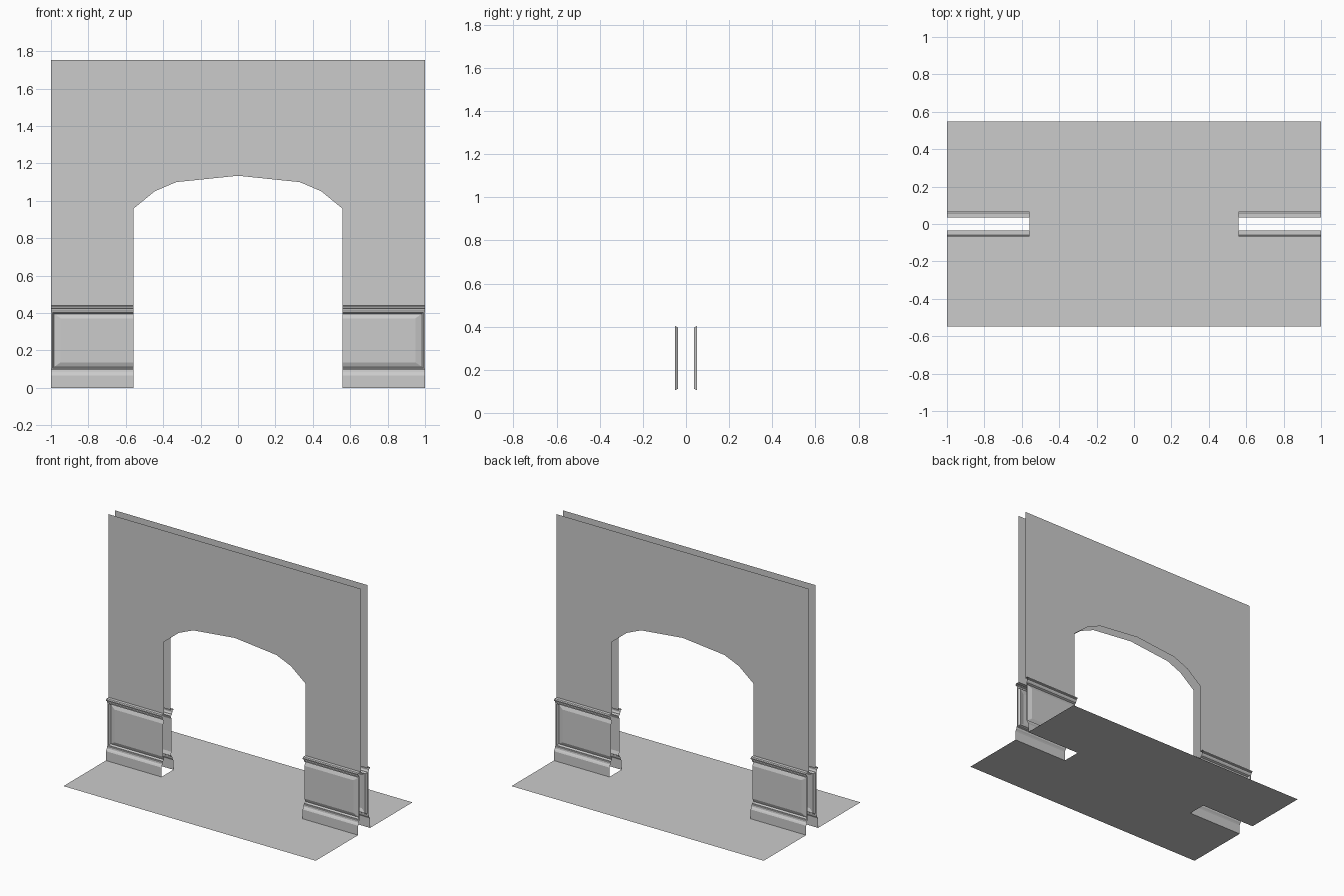
import bpy

if "Cube" in bpy.data.objects:
    bpy.data.objects.remove(bpy.data.objects["Cube"])

HALF_W, OPEN_X = 1.0, 0.56
WALL_Y, FACE_Y, BASE_Y, FLOOR_Y = 0.036, 0.051, 0.068, 0.548
PANEL_LO, PANEL_HI = 0.10, 0.408


def make_part(name, verts, faces):
    """One quarter (x > 0, front) mirrored to both sides and to the back."""
    mesh = bpy.data.meshes.new(name)
    mesh.from_pydata(verts, [], faces)
    obj = bpy.data.objects.new(name, mesh)
    bpy.context.collection.objects.link(obj)
    mod = obj.modifiers.new("mirror", 'MIRROR')
    mod.use_axis = (True, True, False)
    mod.merge_threshold = 0.0005
    return obj


def moulding(name, profile):
    """Sweep an open (depth, z) profile, listed top to bottom, along the leg."""
    verts = [(x, -d, z) for d, z in profile for x in (OPEN_X, HALF_W)]
    faces = [(2*i, 2*i + 2, 2*i + 3, 2*i + 1) for i in range(len(profile) - 1)]
    return make_part(name, verts, faces)


# Upper wall sheet with faceted arch
arch = [(0, 1.134), (0.33, 1.10), (0.445, 1.051), (OPEN_X, 0.957)]
outline = arch + [(OPEN_X, 0.441), (HALF_W, 0.441), (HALF_W, 1.753), (0, 1.753)]
make_part("arched_wall", [(x, -WALL_Y, z) for x, z in outline],
          [tuple(range(len(outline)))])

# Chair rail and skirting board
moulding("chair_rail", [(WALL_Y, 0.441), (0.060, 0.441), (0.067, 0.436),
                        (0.067, 0.428), (0.057, 0.424), (0.055, 0.414),
                        (FACE_Y, PANEL_HI)])
moulding("skirting_board", [(FACE_Y, PANEL_LO), (0.055, 0.097), (0.057, 0.084),
                            (0.063, 0.076), (BASE_Y, 0.067), (BASE_Y, 0)])

# Raised panel: nested U-shaped rings, open at the doorway; (inset, depth)
rings = [(0, FACE_Y), (0.008, FACE_Y), (0.012, 0.045), (0.017, 0.037),
         (0.052, 0.047)]
verts, faces = [], []
for inset, depth in rings:
    x, lo, hi = HALF_W - inset, PANEL_LO + inset * 0.7, PANEL_HI - inset * 0.7
    verts += [(OPEN_X, -depth, lo), (x, -depth, lo),
              (x, -depth, hi), (OPEN_X, -depth, hi)]
for r in range(len(rings) - 1):
    a, b = 4 * r, 4 * r + 4
    faces += [(a + k, a + k + 1, b + k + 1, b + k) for k in range(3)]
last = 4 * (len(rings) - 1)
faces.append((last, last + 1, last + 2, last + 3))
make_part("wainscot_panel", verts, faces)

# Floor with notches around the wall legs
floor = [(0, -FLOOR_Y), (HALF_W, -FLOOR_Y), (HALF_W, -BASE_Y),
         (OPEN_X, -BASE_Y), (OPEN_X, 0), (0, 0)]
make_part("floor", [(x, y, 0) for x, y in floor], [tuple(range(len(floor)))])
